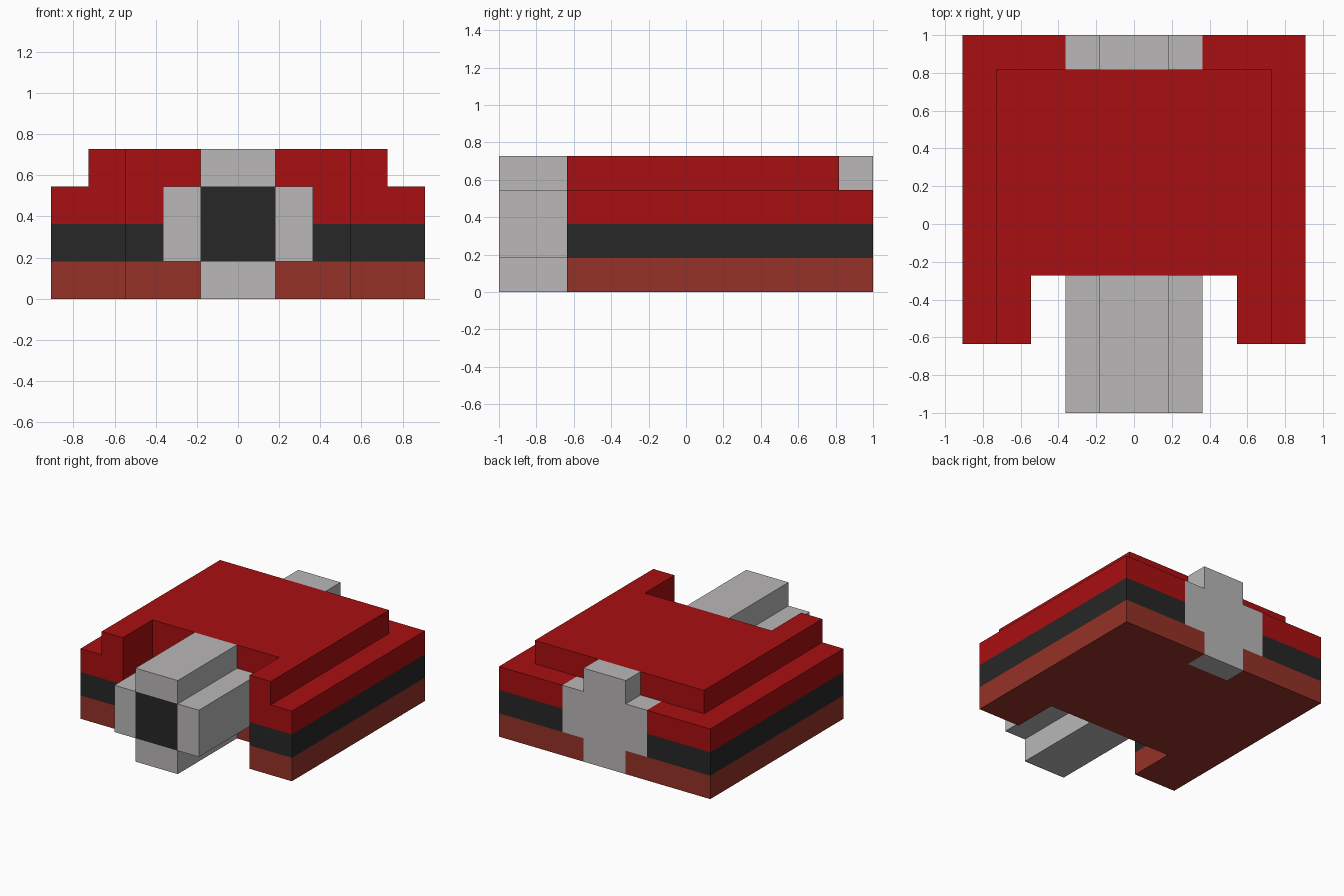
import bpy, bmesh

if "Cube" in bpy.data.objects:
    bpy.data.objects.remove(bpy.data.objects["Cube"], do_unlink=True)

U = 2 / 11  # grid unit: the model is 11 units long


def material(name, rgb):
    """Fully matte flat colour."""
    m = bpy.data.materials.new(name)
    m.use_nodes = True
    m.diffuse_color = (*rgb, 1)
    m.roughness = 1
    m.specular_intensity = 0
    bsdf = m.node_tree.nodes["Principled BSDF"]
    bsdf.inputs["Base Color"].default_value = (*rgb, 1)
    bsdf.inputs["Roughness"].default_value = 1
    bsdf.inputs["Specular IOR Level"].default_value = 0
    return m


RED = material("red", (0.396, 0.0045, 0.0055))
BROWN = material("brick red", (0.300, 0.032, 0.020))
BLACK = material("charcoal", (0.020, 0.020, 0.020))
GREY = material("light grey", (0.488, 0.475, 0.475))


def prism(name, cells, lo, hi, along, mats):
    """Extrude flat polygons between lo and hi along 'y' or 'z', walling outer edges."""
    bm = bmesh.new()
    cache = {}

    def vert(p, h):
        key = (p, h)
        if key not in cache:
            co = (p[0], p[1], h) if along == "z" else (p[0], h, p[1])
            cache[key] = bm.verts.new([c * U for c in co])
        return cache[key]

    edges = [(c[i - 1], c[i]) for c in cells for i in range(len(c))]
    for c in cells:
        bm.faces.new([vert(p, lo) for p in c])
        bm.faces.new([vert(p, hi) for p in c])
    for a, b in edges:
        if (b, a) not in edges:
            bm.faces.new([vert(a, lo), vert(b, lo), vert(b, hi), vert(a, hi)])
    bmesh.ops.recalc_face_normals(bm, faces=bm.faces)
    mesh = bpy.data.meshes.new(name)
    bm.to_mesh(mesh)
    bm.free()
    for m in mats:
        mesh.materials.append(m)
    obj = bpy.data.objects.new(name, mesh)
    bpy.context.collection.objects.link(obj)
    return obj


def body_outline(half_width, back, slot):
    """U-shaped plan with front arms and a slot of given half width at the back."""
    half = [(3, -1.5), (3, -3.5), (half_width, -3.5), (half_width, back)]
    if slot:
        half += [(slot, back), (slot, 4.5)]
    return half + [(-x, y) for x, y in reversed(half)]


# Body layers, stacked from the ground up
for name, z0, z1, width, back, slot, mat in (
        ("base_layer", 0, 1, 5, 5.5, 1, BROWN),
        ("middle_band", 1, 2, 5, 5.5, 2, BLACK),
        ("upper_layer", 2, 3, 5, 5.5, 2, RED),
        ("top_plate", 3, 4, 4, 4.5, 0, RED)):
    prism(name, [body_outline(width, back, slot)], z0, z1, "z", [mat])


# Cross-shaped section: a centre square with four arms
def rect(x0, x1, z0, z1):
    return [(x0, z0), (x1, z0), (x1, z1), (x0, z1)]


cross = [rect(-1, 1, 1, 3), rect(-1, 1, 0, 1), rect(-1, 1, 3, 4),
         rect(-2, -1, 1, 3), rect(1, 2, 1, 3)]

# Front barrel with a dark muzzle square, and the rear plug
barrel = prism("front_barrel", cross, -5.5, -1.5, "y", [GREY, BLACK])
for f in barrel.data.polygons:
    if f.normal.y < -0.5 and abs(f.center.x) < 0.01 and abs(f.center.z - 2 * U) < 0.01:
        f.material_index = 1
prism("rear_plug", cross, 4.5, 5.5, "y", [GREY])
